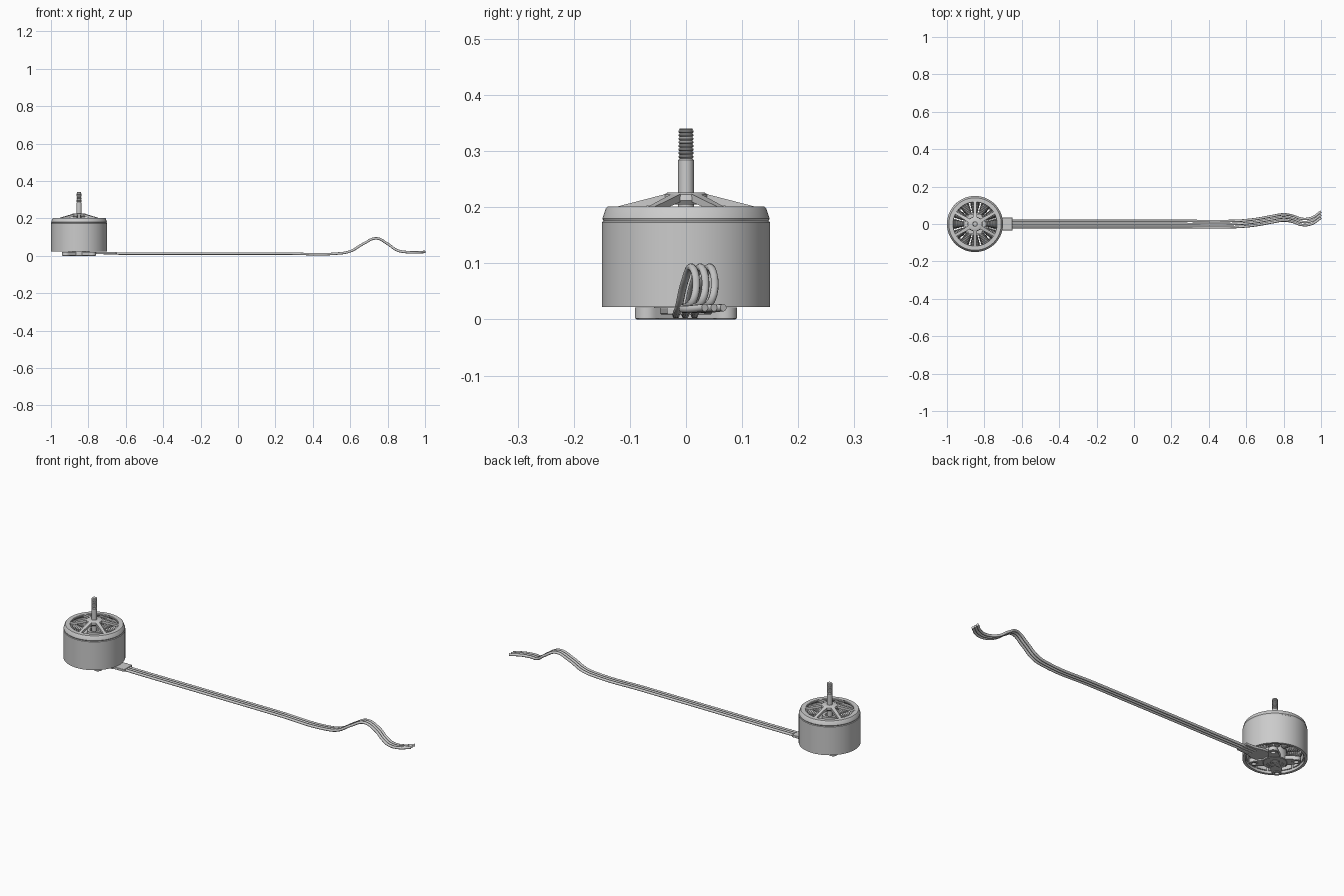
import bpy, bmesh
from math import sin, cos, pi, radians

if "Cube" in bpy.data.objects:
    bpy.data.objects.remove(bpy.data.objects["Cube"])

CX = -0.85  # motor axis
TEETH = 12


def finish(name, bm, smooth=True):
    bmesh.ops.recalc_face_normals(bm, faces=bm.faces)
    me = bpy.data.meshes.new(name)
    bm.to_mesh(me)
    bm.free()
    ob = bpy.data.objects.new(name, me)
    bpy.context.collection.objects.link(ob)
    ob.location.x = CX
    if smooth:
        bpy.ops.object.select_all(action='DESELECT')
        ob.select_set(True)
        bpy.context.view_layer.objects.active = ob
        bpy.ops.object.shade_smooth_by_angle(angle=radians(35))
    return ob


def lathe(name, profile, n=64, closed=True):
    """Revolve (radius, z) points about the motor axis."""
    bm = bmesh.new()
    rings = [[bm.verts.new((r * cos(2 * pi * i / n), r * sin(2 * pi * i / n), z))
              for i in range(n)] for r, z in profile]
    pairs = list(zip(rings, rings[1:]))
    if closed:
        pairs.append((rings[-1], rings[0]))
    else:
        bm.faces.new(rings[0])
        bm.faces.new(rings[-1])
    for a, b in pairs:
        for i in range(n):
            j = (i + 1) % n
            bm.faces.new((a[i], a[j], b[j], b[i]))
    return finish(name, bm)


def prism(bm, pts, z0, z1):
    lo = [bm.verts.new((x, y, z0)) for x, y in pts]
    hi = [bm.verts.new((x, y, z1)) for x, y in pts]
    bm.faces.new(lo[::-1])
    bm.faces.new(hi)
    for i in range(len(pts)):
        j = (i + 1) % len(pts)
        bm.faces.new((lo[i], lo[j], hi[j], hi[i]))


def circle(x, y, r, n=24):
    return [(x + r * cos(2 * pi * i / n), y + r * sin(2 * pi * i / n)) for i in range(n)]


def polar(r, a, t=0):
    """Point at radius r, angle a, shifted sideways by t."""
    return (r * cos(a) - t * sin(a), r * sin(a) + t * cos(a))


def tubes(name, paths, radius, cyclic, res, bevel, x):
    cu = bpy.data.curves.new(name, 'CURVE')
    cu.dimensions = '3D'
    cu.bevel_depth, cu.bevel_resolution = radius, bevel
    cu.resolution_u, cu.use_fill_caps = res, True
    for path in paths:
        sp = cu.splines.new('BEZIER')
        sp.bezier_points.add(len(path) - 1)
        sp.use_cyclic_u = cyclic
        for bp, co in zip(sp.bezier_points, path):
            bp.co = co
            bp.handle_left_type = bp.handle_right_type = 'AUTO'
    ob = bpy.data.objects.new(name, cu)
    ob.location.x = x
    bpy.context.collection.objects.link(ob)
    return ob


# Rotor bell: outer can with stepped, chamfered rim
lathe("rotor_bell", [(.15, .022), (.15, .173), (.147, .175), (.149, .18), (.143, .198),
                     (.14, .201), (.118, .201), (.116, .198), (.118, .19), (.137, .176),
                     (.137, .022)], n=96)
# Magnets lining the can
bm = bmesh.new()
for k in range(14):
    a = 2 * pi * k / 14
    arc = [a + (i / 4 - .5) * .38 for i in range(5)]
    prism(bm, [polar(.138, t) for t in arc] + [polar(.131, t) for t in arc[::-1]], .035, .165)
finish("rotor_magnets", bm)

# Hub plate and sloping spokes
lathe("rotor_hub", [(.014, .226), (.033, .226), (.038, .223), (.04, .212), (.034, .205),
                    (.014, .205)])
bm = bmesh.new()
for k in range(6):
    a = radians(30 + 60 * k)
    ends = []
    for r, w, zt, zb in ((.03, .010, .225, .211), (.125, .007, .2005, .189)):
        ends.append([bm.verts.new((*polar(r, a, t), z))
                     for t, z in ((-w, zb), (w, zb), (w, zt), (-w, zt))])
    p, q = ends
    bm.faces.new(p)
    bm.faces.new(q)
    for i in range(4):
        j = (i + 1) % 4
        bm.faces.new((p[i], p[j], q[j], q[i]))
finish("rotor_spokes", bm)

# Shaft with threaded tip
profile = [(.011, .004), (.014, .006), (.014, .284), (.0115, .286)]
for k in range(8):
    z = .287 + k * .0064
    profile += [(.0112, z), (.0138, z + .002), (.0138, z + .0038), (.0112, z + .0058)]
profile += [(.0125, .3385), (.0115, .34)]
lathe("threaded_shaft", profile, n=32, closed=False)

# Stator core, teeth and shoes
lathe("bearing_tube", [(.022, .004), (.034, .004), (.036, .006), (.036, .17), (.022, .17)])
bm = bmesh.new()
prism(bm, circle(0, 0, .056, 48), .06, .15)
for k in range(TEETH):
    a = 2 * pi * k / TEETH
    prism(bm, [polar(.05, a, -.007), polar(.122, a, -.007),
               polar(.122, a, .007), polar(.05, a, .007)], .06, .15)
    arc = [a + (i / 4 - .5) * .42 for i in range(5)]
    prism(bm, [polar(.128, t) for t in arc] + [polar(.121, t) for t in arc[::-1]], .06, .15)
finish("stator_core", bm)

# Copper windings: loops around each tooth
loops = []
for k in range(TEETH):
    a = 2 * pi * k / TEETH
    for m in range(7):
        r = .064 + m * .0085
        w = .0095 + m * .0014
        h = .051 + m * .001
        loops.append([(*polar(r, a, s * w), .105 + v * h) for s, v in
                      ((1, -.85), (1, .85), (.6, 1), (-.6, 1), (-1, .85), (-1, -.85),
                       (-.6, -1), (.6, -1))])
tubes("stator_windings", loops, .0044, True, 2, 1, CX)

# Mounting base: four rounded arms with screw holes
outline = []
for k in range(4):
    a = radians(45 + 90 * k)
    cx, cy = polar(.098, a)
    for i in range(13):
        t = a - pi / 2 + pi * i / 12
        outline.append((cx + .022 * cos(t), cy + .022 * sin(t)))
    for d in (30, 38, 45, 52, 60):
        outline.append(polar(.058, a + radians(d)))
bm = bmesh.new()
prism(bm, outline, 0.002, .021)
base = finish("mount_base", bm)
bm = bmesh.new()
for k in range(4):
    prism(bm, circle(*polar(.098, radians(45 + 90 * k)), .011), -.02, .05)
prism(bm, circle(0, 0, .034, 48), -.02, .05)
cutter = finish("hole_cutter", bm, False)
cutter.hide_render = True
cutter.hide_set(True)
mod = base.modifiers.new("holes", 'BOOLEAN')
mod.operation, mod.solver, mod.object = 'DIFFERENCE', 'EXACT', cutter

# Raised screw bosses and centre ring under the base
for k in range(4):
    boss = lathe("screw_boss", [(.011, 0), (.019, 0), (.0205, .0015), (.0205, .006),
                                (.011, .006)], n=24)
    x, y = polar(.098, radians(45 + 90 * k))
    boss.location = (CX + x, y, 0)
lathe("base_ring", [(.042, 0), (.054, 0), (.056, .002), (.056, .02), (.042, .02)])
lathe("stator_support", [(.034, .018), (.057, .018), (.054, .06), (.034, .06)])
# Retaining clip on the shaft end
lathe("shaft_clip", [(.013, .003), (.02, .003), (.02, .007), (.013, .007)], n=32)

# Cable guide tab
bm = bmesh.new()
prism(bm, [(.05, -.046), (.105, -.046), (.15, -.034), (.2, -.034),
           (.2, .034), (.15, .034), (.105, .046), (.05, .046)], .009, .0215)
tab = finish("cable_tab", bm)
bev = tab.modifiers.new("soft_edges", 'BEVEL')
bev.width, bev.segments = .002, 2

# Three wires: straight run, hump, and wavy tail
route = [(-.72, 0, .013), (-.63, 0, .012), (-.2, 0, .012), (.25, 0, .012), (.53, 0, .012),
         (.60, .004, .024), (.67, .013, .064), (.74, .026, .093), (.80, .035, .064),
         (.85, .027, .03), (.90, .011, .02), (.95, .017, .018), (1.0, .05, .021)]
for label, off in (("front", -.0165), ("middle", 0), ("back", .0165)):
    tubes("wire_" + label, [[(x, y + off, z) for x, y, z in route]], .0068, False, 8, 3, 0)
